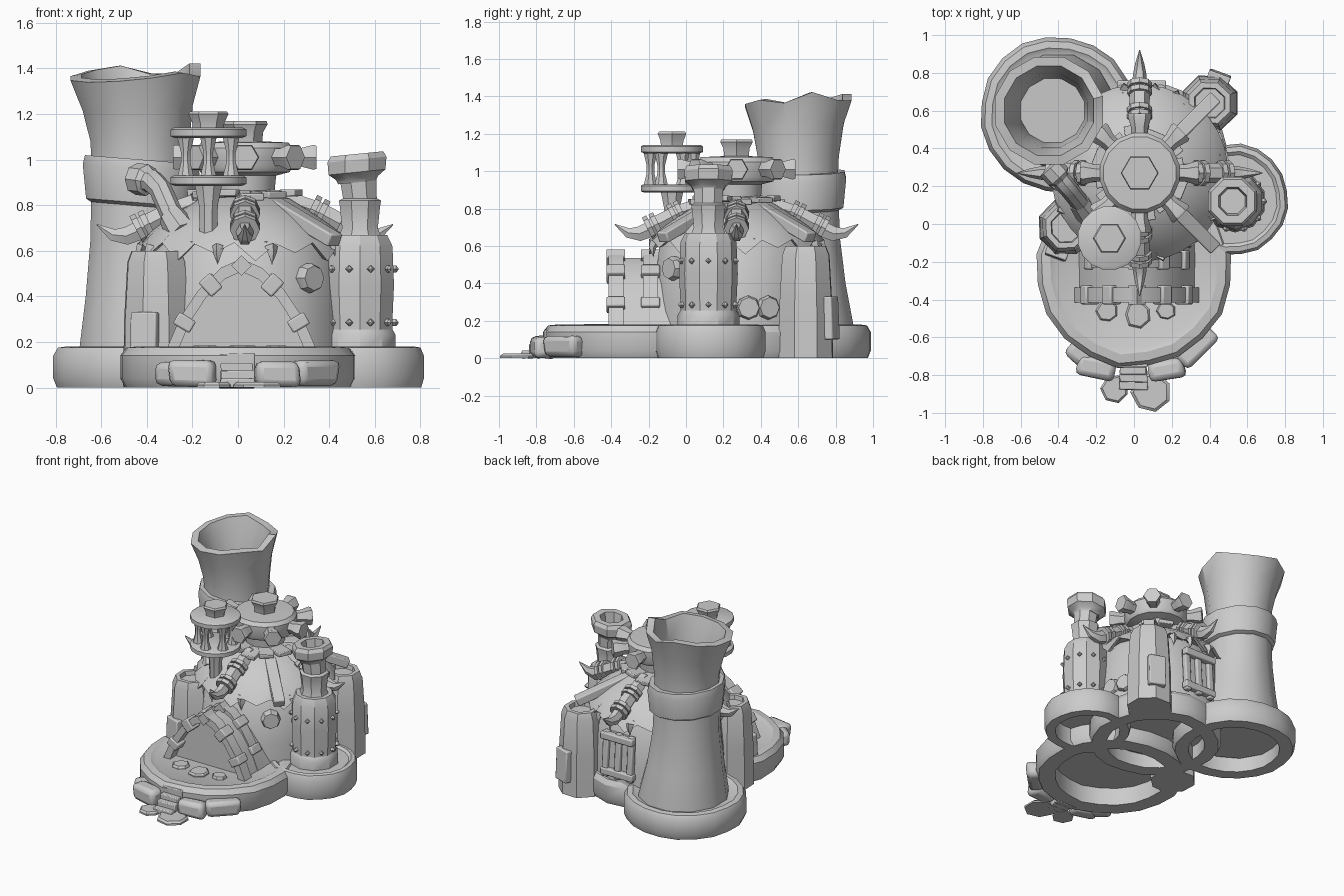
import bpy, bmesh, random
from math import sin, cos, pi, radians
from mathutils import Vector, Matrix

if "Cube" in bpy.data.objects:
    bpy.data.objects.remove(bpy.data.objects["Cube"])

random.seed(4)
HUB = (0.03, 0.27)


def mesh(name, verts, faces, bevel=0):
    me = bpy.data.meshes.new(name)
    me.from_pydata([tuple(v) for v in verts], [], faces)
    bm = bmesh.new()
    bm.from_mesh(me)
    bmesh.ops.recalc_face_normals(bm, faces=bm.faces)
    bm.to_mesh(me)
    bm.free()
    ob = bpy.data.objects.new(name, me)
    bpy.context.collection.objects.link(ob)
    if bevel:
        m = ob.modifiers.new("bevel", 'BEVEL')
        m.width, m.segments = bevel, 2
    return ob


def loft(name, rings, bevel=0):
    """Skin a list of equal-length vertex rings and cap both ends."""
    n = len(rings[0])
    verts = [v for r in rings for v in r]
    faces = [(k * n + i, k * n + (i + 1) % n, (k + 1) * n + (i + 1) % n, (k + 1) * n + i)
             for k in range(len(rings) - 1) for i in range(n)]
    faces += [tuple(range(n)), tuple(range(len(verts) - n, len(verts)))]
    return mesh(name, verts, faces, bevel)


def lathe(name, prof, n, c=(0, 0), turn=0.5, jit=0, edit=None):
    """Profile rows are (radius, z[, dx, dy]); edit(row, i, v) adjusts a vertex."""
    wob = [1 + random.uniform(-jit, jit) for _ in range(n)]
    rings = []
    for k, row in enumerate(prof):
        r, z, dx, dy = (tuple(row) + (0, 0))[:4]
        ring = []
        for i in range(n):
            a = 2 * pi * (i + turn) / n
            v = Vector((c[0] + dx + r * wob[i] * cos(a), c[1] + dy + r * wob[i] * sin(a), z))
            ring.append(edit(k, i, v) if edit else v)
        rings.append(ring)
    return loft(name, rings)


def tube(name, pts, radii, n=6, flat=1):
    """Sweep a polygon along a path; flat squeezes it sideways."""
    pts = [Vector(p) for p in pts]
    rings = []
    for k, p in enumerate(pts):
        d = pts[min(k + 1, len(pts) - 1)] - pts[max(k - 1, 0)]
        side = d.cross(Vector((0, 0, 1)))
        side = side.normalized() if side.length > 1e-4 else Vector((1, 0, 0))
        up = side.cross(d).normalized()
        rings.append([p + radii[k] * (side * flat * cos(2 * pi * i / n) + up * sin(2 * pi * i / n))
                      for i in range(n)])
    return loft(name, rings)


def beam(name, p, q, w, d, bevel=0.008):
    """Rectangular bar from p to q, w across and d thick."""
    p, q = Vector(p), Vector(q)
    ax = (q - p).normalized()
    s = ax.cross(Vector((0, 0, 1)))
    s = s.normalized() if s.length > 1e-3 else Vector((1, 0, 0))
    u = s.cross(ax)
    return loft(name, [[e + s * w / 2 * a + u * d / 2 * b
                        for a, b in ((-1, -1), (1, -1), (1, 1), (-1, 1))] for e in (p, q)], bevel)


def rad(deg, r, z, c=HUB):
    return (c[0] + r * cos(radians(deg)), c[1] + r * sin(radians(deg)), z)


def rock(name, loc, size, deg=0, bevel=0.03):
    ob = beam(name, (-size[0] / 2, 0, 0), (size[0] / 2, 0, 0), size[1], size[2], bevel)
    for v in ob.data.vertices:
        v.co *= random.uniform(0.9, 1.08)
    ob.data.transform(Matrix.Translation(loc) @ Matrix.Rotation(radians(deg), 4, 'Z'))


# Hollow stone foundations
for name, c, r in (("chimney_base", (-0.40, 0.58), 0.415), ("tower_base", (0.52, 0.13), 0.295),
                   ("terrace_base", (0, -0.24), 0.52), ("hut_base", (0.06, 0.30), 0.45)):
    lathe(name, [(r * .74, .13), (r * .74, 0), (r * .96, 0), (r, .04), (r, .14), (r * .95, .175),
                 (r * .86, .18), (r * .8, .165)], 20, c, jit=0.02)

# Terrace edge stones, steps and paving
for x, y, l, a in ((-.2, -.76, .2, -12), (.17, -.77, .2, 10), (.33, -.65, .24, 45), (-.29, -.69, .15, -42)):
    rock("edge_stone", (x, y, .06), (l, .11, .115), a)
for i in range(4):
    rock("step", (-.005, -.855 + i * .04, .02 + i * .018), (.15, .045, .04 + i * .036), 0, .006)
for x, y, r, z in ((-.1, -.87, .075, 0), (.09, -.89, .105, 0), (.02, -.48, .07, .16), (-.14, -.46, .06, .16),
                   (.17, -.46, .05, .16)):
    lathe("paving_stone", [(r, z), (r, z + .012), (r * .85, z + .024)], 7, (x, y), jit=.08)

# Hut walls and ragged hide roof
lathe("hut_wall", [(.46, .1), (.455, .3), (.42, .6), (.36, .68)], 16, HUB)


def ragged(k, i, v):
    if k < 2:
        v.z += (-.045, .03, -.01, .035)[i % 4]
    return v


lathe("hide_roof", [(.44, .61), (.47, .60), (.42, .68), (.32, .755), (.2, .83), (.1, .84)], 32, HUB, edit=ragged)

# Plank collar around the roof crown
for i in range(12):
    beam("crown_plank", rad(i * 30 + 8, .1, .85), rad(i * 30 + 8, .235 + .02 * (i % 2), .835 + .01 * (i % 3)), .10, .03, .005)

# Central vent: post, wheel with eight bolts, hex cap
lathe("vent_wheel", [(.13, .83), (.14, .93), (.2, .945), (.215, .97), (.215, 1.05), (.195, 1.075), (.08, 1.08)], 16, HUB)
lathe("vent_cap", [(.075, 1.06), (.08, 1.12), (.1, 1.155), (.095, 1.17)], 6, HUB, turn=0)
for i in range(8):
    tube("wheel_bolt", [rad(i * 45, r, 1.01) for r in (.18, .24, .30, .315)], [.045, .045, .063, .058])

# Small lookout: pole, two discs, waisted columns, cap
LOOK = (-0.13, -0.075)
lathe("lookout_pole", [(.04, .62), (.045, .8), (.065, .89)], 8, LOOK)
for z in (.885, 1.095):
    lathe("lookout_disc", [(.15, z), (.17, z + .008), (.17, z + .037), (.155, z + .045)], 16, LOOK)
for i in range(6):
    x, y, _ = rad(i * 60 + 30, .115, 0, LOOK)
    lathe("lookout_column", [(.04, .92), (.022, .99), (.022, 1.03), (.04, 1.1)], 8, (x, y))
lathe("lookout_cap", [(.068, 1.13), (.07, 1.16), (.088, 1.2), (.08, 1.212)], 6, LOOK, turn=0)

# Bent stove pipe on the left
tube("stove_pipe", [(-.26, .08, .70), (-.30, .13, .78), (-.34, .18, .87), (-.375, .22, .905), (-.41, .26, .91)],
     [.05, .05, .05, .052, .052], 8)
tube("stove_pipe_mouth", [(-.39, .24, .905), (-.40, .25, .91), (-.445, .30, .915), (-.45, .305, .915)],
     [.055, .07, .07, .04], 8)
tube("stove_pipe_foot", [(-.235, .05, .67), (-.29, .12, .75)], [.075, .06], 8)


# Big flared chimney with a broken, tilted rim
def broken(k, i, v):
    if 6 <= k <= 9:
        w = 1 if k in (7, 8) else .5
        v.z += w * ((v.x + .45) * .10 + (v.y - .6) * .12)
        if k in (7, 8) and i in (1, 2, 11):
            v.z -= (.05, .04)[i == 11]
    return v


lathe("big_chimney", [(.31, .1), (.305, .18), (.262, .4, -.015), (.23, .65, -.025), (.22, .98, -.03), (.225, 1.08, -.03),
                      (.25, 1.23, -.04), (.295, 1.385, -.05), (.245, 1.39, -.05), (.2, 1.22, -.04), (.175, 1.0, -.03),
                      (.17, .8, -.03)], 12, (-.4, .6), edit=broken)
lathe("chimney_band", [(.215, .79), (.25, .81), (.265, .96), (.255, 1.0), (.215, 1.0)], 12, (-.425, .6),
      edit=lambda k, i, v: v + Vector((0, 0, -.08 * (v.x + .425))))

# Right riveted boiler tower with a hollow leaning stack
TWR = (.535, .12)
lathe("tower_plinth", [(.165, .15), (.165, .23), (.15, .255)], 10, TWR)
lathe("boiler", [(.15, .2), (.15, .3), (.157, .45), (.15, .62), (.125, .67)], 10, TWR)
for z in (.285, .52):
    for i in range(10):
        tube("rivet", [rad(i * 36, r, z, TWR) for r in (.13, .158, .168)], [.016, .016, .005], 4)
lathe("stack", [(.105, .65), (.085, .7), (.095, .79), (.1, .82), (.08, .83), (.088, .93, -.01)], 8, TWR)
lathe("stack_mouth", [(.09, .90), (.10, .92), (.135, .945), (.14, 1.0), (.125, 1.025), (.08, 1.025), (.07, .94)], 8,
      (.522, .12), edit=lambda k, i, v: v + Vector((0, 0, .1 * (v.x - .522))))

# Stone buttress pillars on the diagonals
for c in ((.40, .64), (-.36, -.02)):
    lathe("buttress", [(.155, .0), (.15, .3), (.135, .55), (.115, .60), (.085, .6), (.08, .57)], 8, c, jit=.03)
    a = 45 if c[0] > 0 else 225
    beam("buttress_slab", rad(a + 25, .15, .1, c), rad(a + 25, .14, .33, c), .12, .05)

# Roof beams over the diagonals
for a in (45, -45):
    beam("roof_beam", rad(a, .18, .805), rad(a, .56, .645), .075, .06)

# Four bound tusks on the roof
for a in (0, 90, 180, 270):
    tube("tusk_log", [rad(a, .16, .83), rad(a, .32, .77), rad(a, .47, .69)], [.045, .052, .055], 6)
    for r, z in ((.30, .78), (.335, .763), (.43, .715), (.465, .698)):
        tube("tusk_binding", [rad(a, r - .012, z + .006), rad(a, r + .012, z - .006)], [.066, .066], 8)
    tube("tusk", [rad(a, r, z) for r, z in ((.45, .695), (.52, .665), (.58, .67), (.65, .715))], [.05, .045, .03, .003], 6, .8)

# Entrance: solid pointed porch with two bound timber arches
half = [(-.33, .15), (-.27, .29), (-.19, .41), (-.09, .51), (0, .55)]
arch = half + [(-x, z) for x, z in half[-2::-1]]
loft("porch", [[(.015 + x * .96, y, z - .015) for x, z in arch] for y in (-.345, -.05)])
for y, s in ((-.375, 1), (-.19, .93)):
    loop = [(x * s, z) for x, z in arch] + [(x * s * .84, .15 + (z - .15) * .86) for x, z in arch[::-1]]
    n = len(arch)
    verts = [(.015 + x, y + d, z + .015) for d in (-.04, .04) for x, z in loop]
    m = 2 * n
    faces = [(i, (i + 1) % m, m + (i + 1) % m, m + i) for i in range(m)]
    faces += [(o + i, o + i + 1, o + m - 2 - i, o + m - 1 - i) for o in (0, m) for i in range(n - 1)]
    mesh("arch_timber", verts, faces)
    for sx in (-1, 1):
        for (x, z), (ex, ez) in (((.25, .285), (.03, -.05)), ((.135, .45), (.05, -.045))):
            p, q = (.015 + sx * (x - ex / 2) * s, y, z - ez / 2), (.015 + sx * (x + ex / 2) * s, y, z + ez / 2)
            beam("arch_binding", p, q, .10, .085)
    tube("arch_peak", [(.015, y - .05, .535), (.015, y + .05, .535)], [.045, .045], 4)

# Round-cornered windows on the hut wall
for a, z in ((-50, .48), (8, .27), (22, .27)):
    tube("window_frame", [rad(a, r, z) for r in (.38, .455, .475)], [.065, .065, .055], 8, 1)

# Framed hatch on the back wall
for z in (.24, .50):
    beam("hatch_rail", (-.09, .735, z), (.17, .735, z), .05, .05)
for x in (-.06, .04, .14):
    beam("hatch_post", (x, .735, .2), (x, .715, .53), .045, .04)
beam("hatch_panel", (.04, .715, .22), (.04, .695, .52), .2, .03)

# Bones hanging from the roof edge
for a in (150, 172, 188, 205, 255, 285, 330, 65, 80, 100):
    tube("hide_fringe", [rad(a, .45, .62), rad(a, .465, .59), rad(a, .46, .54)], [.03, .02, .002], 4, 1)

# Smooth shading with sharp creases
for ob in bpy.context.scene.objects:
    ob.select_set(True)
    bpy.context.view_layer.objects.active = ob
bpy.ops.object.shade_smooth_by_angle(angle=radians(32))
